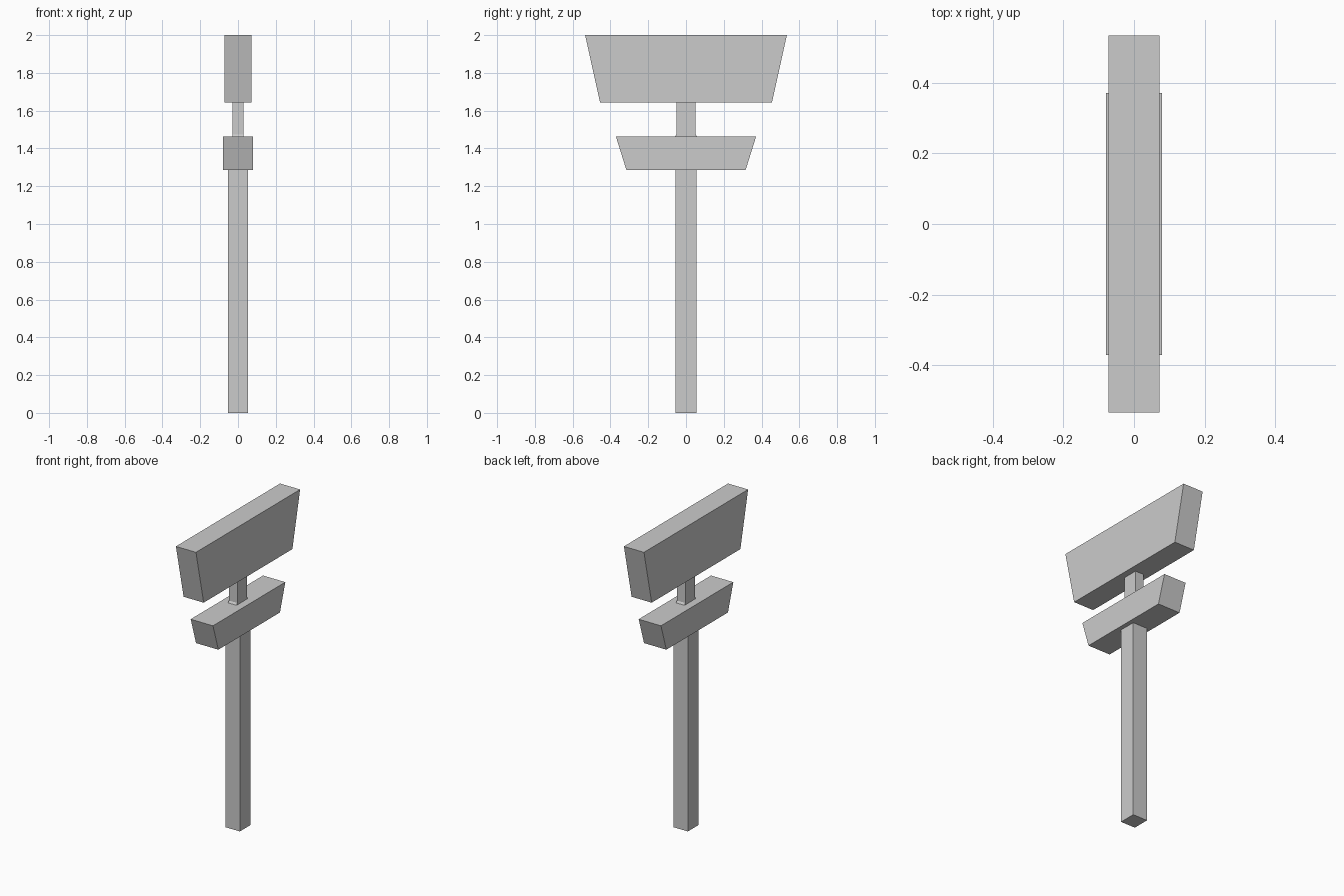
import bpy
import bmesh

if "Cube" in bpy.data.objects:
    bpy.data.objects.remove(bpy.data.objects["Cube"])


def tapered_box(name, z0, z1, hx, hy_bottom, hy_top):
    """Box centred on the z axis whose y half-width changes with height."""
    bm = bmesh.new()
    bmesh.ops.create_cube(bm, size=2)
    for v in bm.verts:
        top = v.co.z > 0
        v.co.x *= hx
        v.co.y *= hy_top if top else hy_bottom
        v.co.z = z1 if top else z0
    mesh = bpy.data.meshes.new(name)
    bm.to_mesh(mesh)
    bm.free()
    obj = bpy.data.objects.new(name, mesh)
    bpy.context.collection.objects.link(obj)
    return obj


# Main upright post
tapered_box("post", 0, 1.287, 0.052, 0.055, 0.055)

# Lower sign block, wider at the top
tapered_box("lower_sign", 1.287, 1.463, 0.08, 0.316, 0.371)

# Thin neck between the signs, with a small flared foot
neck = tapered_box("neck", 1.463, 1.643, 0.03, 0.058, 0.05)
bm = bmesh.new()
bm.from_mesh(neck.data)
bmesh.ops.bisect_plane(bm, geom=bm.verts[:] + bm.edges[:] + bm.faces[:],
                       plane_co=(0, 0, 1.475), plane_no=(0, 0, 1))
for v in bm.verts:
    if v.co.z > 1.47:
        v.co.y = 0.05 if v.co.y > 0 else -0.05
bm.to_mesh(neck.data)
bm.free()

# Large upper sign, wider at the top
tapered_box("upper_sign", 1.643, 2.0, 0.072, 0.455, 0.534)
